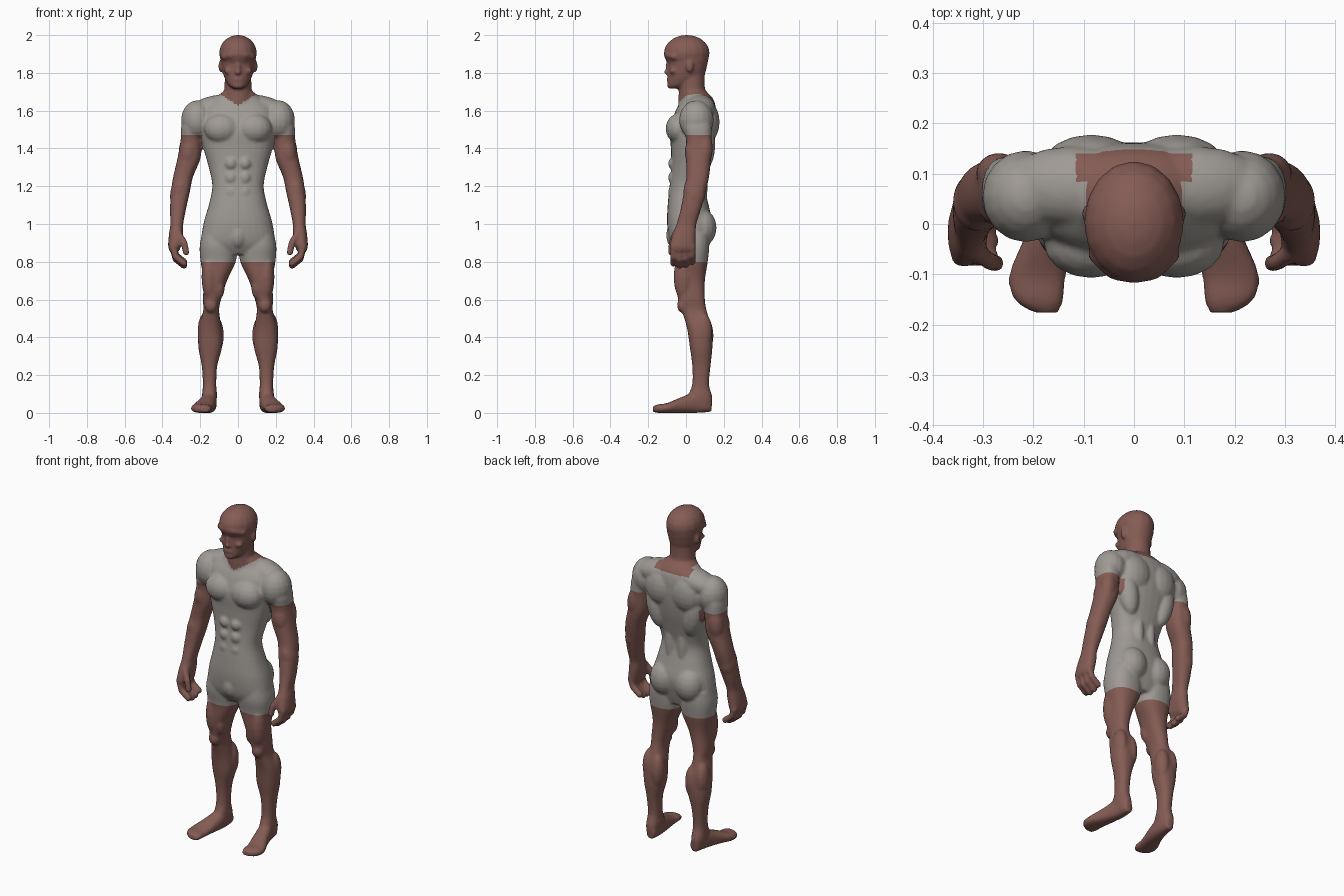
import bpy, bmesh, math
from mathutils import Matrix, Vector

cube = bpy.data.objects.get("Cube")
if cube:
    bpy.data.objects.remove(cube)


def material(name, rgb):
    mat = bpy.data.materials.new(name)
    mat.use_nodes = True
    mat.diffuse_color = (*rgb, 1)
    mat.node_tree.nodes["Principled BSDF"].inputs["Base Color"].default_value = (*rgb, 1)
    return mat


skin = material("brown skin", (0.235, 0.107, 0.09))
cloth = material("grey cloth", (0.35, 0.325, 0.30))
form = bmesh.new()

# Unit ball that every rounded mass is copied from
ball = bmesh.new()
bmesh.ops.create_uvsphere(ball, u_segments=16, v_segments=10, radius=1)
ball.verts.index_update()
ball_points = [v.co.copy() for v in ball.verts]
ball_faces = [[v.index for v in f.verts] for f in ball.faces]
ball.free()


def blob(x, y, z, rx, ry, rz, tilt=0):
    """Ellipsoid, tilted about the y axis."""
    place = Matrix.Translation((x, y, z)) @ Matrix.Rotation(tilt, 4, "Y") @ Matrix.Diagonal((rx, ry, rz, 1))
    verts = [form.verts.new(place @ p) for p in ball_points]
    for face in ball_faces:
        form.faces.new([verts[i] for i in face])


def beads(points, radius, side=1):
    """Rounded limb made of closely spaced balls."""
    for a, b in zip(points, points[1:]):
        for i in range(6):
            x, y, z = Vector(a).lerp(Vector(b), i / 5)
            blob(side * x, y, z, radius, radius, radius)


def smooth_rows(rows, steps=4):
    """Catmull-Rom interpolation between cross-section rows."""
    rows = [Vector(r) for r in rows]
    padded = [rows[0]] + rows + [rows[-1]]
    for a, b, c, d in zip(padded, padded[1:], padded[2:], padded[3:]):
        for i in range(steps):
            t = i / steps
            yield (b * 2 + (c - a) * t + (a * 2 - b * 5 + c * 4 - d) * t**2
                   + (b * 3 - a - c * 3 + d) * t**3) / 2
    yield rows[-1]


def loft(rows, side=1, along_y=False, sides=28, square=0.85):
    """Closed tube; each row is height, then the low and high bounds on both other axes."""
    rings = []
    for h, a0, a1, b0, b1 in smooth_rows(rows):
        ring = []
        for i in range(sides):
            t = math.tau * i / sides
            u, v = (math.copysign(abs(f) ** square, f) for f in (math.cos(t), math.sin(t)))
            a = side * ((a0 + a1) / 2 + u * (a1 - a0) / 2)
            b = (b0 + b1) / 2 + v * (b1 - b0) / 2
            ring.append(form.verts.new((a, h, b) if along_y else (a, b, h)))
        rings.append(ring)
    for lo, hi in zip(rings, rings[1:]):
        for i in range(sides):
            form.faces.new((lo[i - 1], lo[i], hi[i], hi[i - 1]))
    form.faces.new(rings[0])
    form.faces.new(rings[-1])


# Trunk and neck
loft([(.84, -.12, .12, -.05, .1), (.9, -.19, .19, -.085, .12), (1, -.183, .183, -.1, .14),
      (1.1, -.155, .155, -.097, .12), (1.2, -.136, .136, -.087, .1), (1.3, -.155, .155, -.078, .12),
      (1.4, -.182, .182, -.08, .145), (1.5, -.195, .195, -.085, .16), (1.6, -.19, .19, -.055, .16),
      (1.66, -.13, .13, -.02, .145), (1.7, -.08, .08, -.025, .11)])
loft([(1.58, -.09, .09, -.04, .13), (1.66, -.078, .078, -.04, .12), (1.72, -.072, .072, -.038, .1),
      (1.8, -.07, .07, -.04, .1)], square=1)

# Head with cropped hair and facial features
loft([(1.717, -.025, .025, -.09, -.04), (1.735, -.05, .05, -.098, .02), (1.78, -.074, .074, -.096, .09),
      (1.84, -.087, .087, -.094, .112), (1.9, -.093, .093, -.098, .12), (1.95, -.08, .08, -.08, .1),
      (1.98, -.05, .05, -.05, .07)], square=0.95)
blob(0, .004, 1.905, .1, .122, .096)
beads([(-.075, -.062, 1.885), (-.04, -.095, 1.895), (0, -.102, 1.9), (.04, -.095, 1.895),
       (.075, -.062, 1.885)], .017)
blob(0, -.098, 1.825, .011, .012, .035)
blob(0, -.1, 1.803, .017, .018, .013)
blob(0, -.094, 1.765, .025, .01, .009)
blob(0, -.085, 1.733, .027, .017, .016)

# Paired masses: position, radii, tilt
muscles = {
    "shoulder": (.215, .055, 1.55, .087, .092, .105),
    "trapezius": (.125, .075, 1.615, .14, .08, .065, .2),
    "chest": (.085, -.038, 1.505, .095, .07, .08),
    "shoulder_blade": (.085, .112, 1.54, .1, .066, .11),
    "flank": (.125, .095, 1.42, .06, .06, .14, .2),
    "spine_column": (.04, .07, 1.2, .037, .045, .17),
    "buttock": (.083, .082, .98, .085, .08, .1),
    "biceps": (.262, .035, 1.38, .045, .042, .08, -.15),
    "triceps": (.268, .1, 1.4, .045, .042, .09, -.15),
    "forearm": (.312, .045, 1.17, .046, .06, .09, -.2),
    "outer_thigh": (.15, -.01, .72, .043, .056, .13),
    "inner_thigh": (.1, -.012, .67, .03, .04, .07),
    "kneecap": (.143, -.018, .57, .035, .03, .04),
    "inner_calf": (.115, .1, .41, .04, .046, .1),
    "outer_calf": (.176, .09, .43, .038, .05, .1),
    "ankle": (.15, .08, .1, .042, .03, .025),
    "cheekbone": (.05, -.068, 1.81, .026, .02, .016),
    "ear": (.092, .02, 1.835, .012, .02, .032),
}
for s in (1, -1):
    for x, y, z, rx, ry, rz, *tilt in muscles.values():
        blob(s * x, y, z, rx, ry, rz, s * sum(tilt))
    for row in range(3):
        blob(s * .037, -.065, 1.17 + .075 * row, .033, .03, .035)
blob(0, -.06, .94, .05, .045, .07)

for s in (1, -1):
    # Arm and palm
    loft([(1.6, .17, .27, 0, .13), (1.52, .18, .3, -.015, .135), (1.45, .192, .303, 0, .135),
          (1.35, .198, .32, 0, .133), (1.25, .238, .343, .002, .122), (1.17, .255, .355, -.012, .105),
          (1.08, .275, .36, -.028, .08), (1, .29, .358, -.05, .055), (.95, .29, .365, -.07, .052),
          (.89, .3, .37, -.085, .05), (.86, .31, .365, -.08, .045)], s)
    # Fingers and thumb
    for i, drop in enumerate((.012, 0, .005, .02)):
        y = -.066 + .033 * i
        beads([(.345, y, .88), (.33, y, .815 + drop), (.286, y, .78 + drop)], .0185, s)
    beads([(.315, -.055, .95), (.285, -.075, .9), (.275, -.078, .85)], .018, s)
    # Leg
    loft([(.95, .02, .19, -.07, .12), (.88, .006, .203, -.073, .123), (.8, .012, .198, -.06, .115),
          (.7, .058, .182, -.057, .1), (.6, .09, .186, -.042, .1), (.54, .1, .184, -.022, .11),
          (.45, .088, .208, .005, .135), (.35, .084, .21, .02, .14), (.25, .11, .192, .033, .13),
          (.15, .115, .186, .033, .122), (.08, .112, .19, .01, .14), (.02, .118, .18, .04, .135)], s)
    # Foot
    loft([(.135, .12, .172, .005, .07), (.06, .112, .19, 0, .11), (-.02, .12, .215, 0, .085),
          (-.1, .135, .248, 0, .052), (-.15, .14, .238, 0, .045), (-.176, .15, .2, .005, .033)],
         s, along_y=True)

# Fuse everything into one smooth skin
bmesh.ops.recalc_face_normals(form, faces=form.faces[:])
mesh = bpy.data.meshes.new("fused_form")
form.to_mesh(mesh)
form.free()
helper = bpy.data.objects.new("fused_form", mesh)
bpy.context.collection.objects.link(helper)
fuse = helper.modifiers.new("fuse", "REMESH")
fuse.mode, fuse.voxel_size = "VOXEL", 0.008
relax = helper.modifiers.new("relax", "SMOOTH")
relax.factor, relax.iterations = 0.5, 4
fused = bpy.data.meshes.new_from_object(helper.evaluated_get(bpy.context.evaluated_depsgraph_get()))
bpy.data.objects.remove(helper)
bpy.data.meshes.remove(mesh)

# Cut clean edges at the shorts hem and the sleeves
HEM, SLEEVE = 0.8, 1.47
body = bmesh.new()
body.from_mesh(fused)
for level in (HEM, SLEEVE):
    bmesh.ops.bisect_plane(body, geom=body.verts[:] + body.edges[:] + body.faces[:],
                           plane_co=(0, 0, level), plane_no=(0, 0, 1))
body.to_mesh(fused)
body.free()


def part_at(c):
    """Which part a point of the skin belongs to."""
    x, side = abs(c.x), "left" if c.x > 0 else "right"
    armhole = .22 if c.z < 1.2 else .175 if c.y > .06 else .19
    if .7 < c.z < SLEEVE and x > armhole:
        return side + "_arm"
    if c.z < HEM:
        return side + "_leg"
    collar = 1.65 if c.y > .08 else 1.63 + .6 * x
    return "head_and_neck" if c.z > 1.73 or (c.z > collar and x < .115) else "shirt_and_shorts"


# Split into named parts
labels = [part_at(p.center) for p in fused.polygons]
for name in sorted(set(labels)):
    part = bmesh.new()
    part.from_mesh(fused)
    others = [f for f, label in zip(part.faces, labels) if label != name]
    bmesh.ops.delete(part, geom=others, context="FACES")
    for f in part.faces:
        f.smooth = True
    piece = bpy.data.meshes.new(name)
    part.to_mesh(piece)
    part.free()
    piece.materials.append(cloth if name == "shirt_and_shorts" else skin)
    bpy.context.collection.objects.link(bpy.data.objects.new(name, piece))
bpy.data.meshes.remove(fused)
